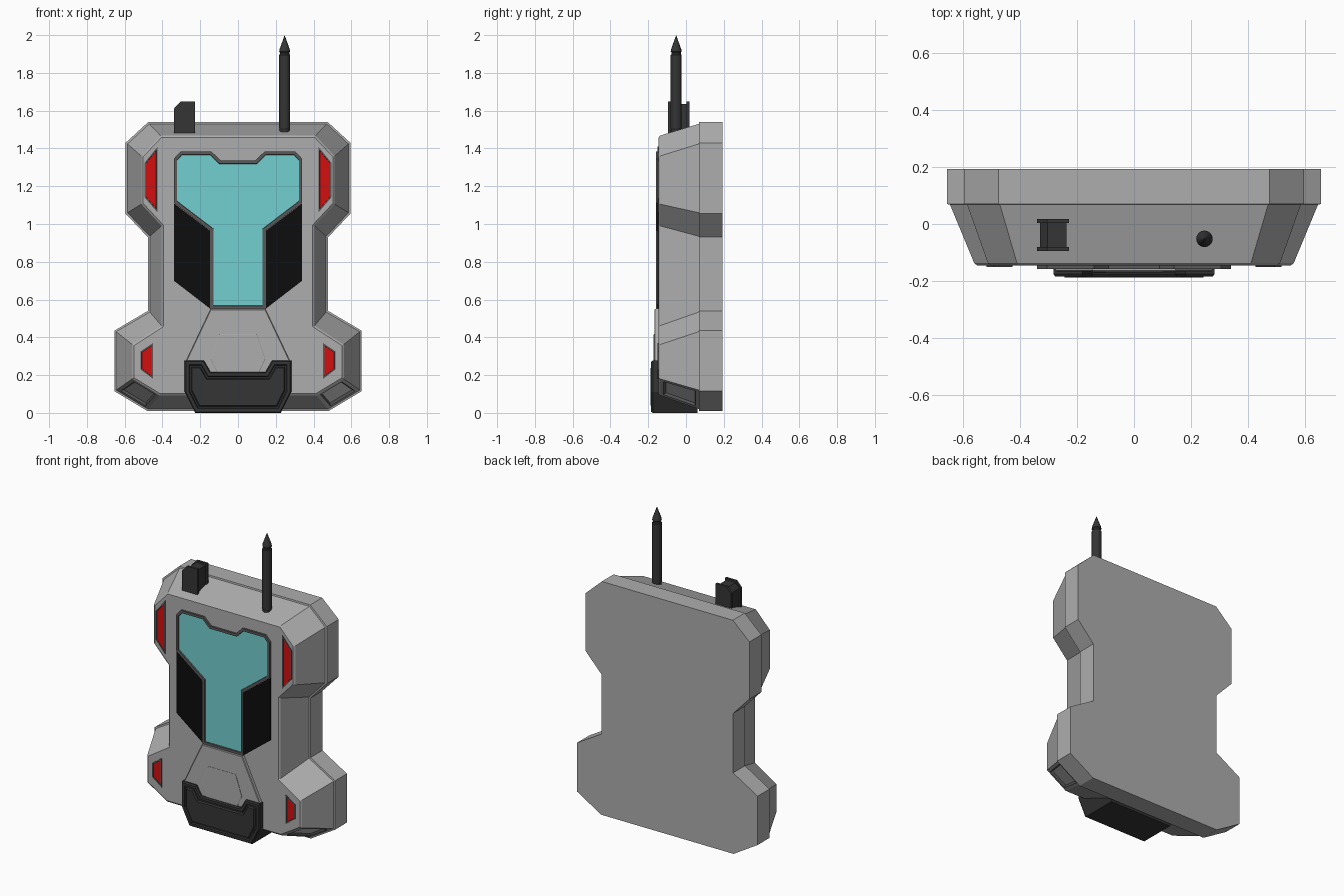
import bpy, bmesh, math

if "Cube" in bpy.data.objects:
    bpy.data.objects.remove(bpy.data.objects["Cube"])


def material(name, r, g, b):
    m = bpy.data.materials.new(name)
    m.diffuse_color = (r, g, b, 1)
    m.use_nodes = True
    m.node_tree.nodes["Principled BSDF"].inputs["Base Color"].default_value = m.diffuse_color
    return m


DARK = material("dark_plastic", 0.035, 0.035, 0.035)
BLACK = material("black_panel", 0.004, 0.004, 0.004)
TRIM = material("grey_trim", 0.1, 0.1, 0.1)
TEAL = material("teal_screen", 0.17, 0.62, 0.62)
RED = material("red_light", 0.65, 0.005, 0.005)
GREY = material("shell_grey", 0.42, 0.42, 0.42)
PALE = material("pale_lens", 0.65, 0.65, 0.65)


def finish(name, bm, mats=(), mirror=False):
    me = bpy.data.meshes.new(name)
    bm.to_mesh(me)
    bm.free()
    for m in mats:
        me.materials.append(m)
    ob = bpy.data.objects.new(name, me)
    bpy.context.collection.objects.link(ob)
    if mirror:
        ob.modifiers.new("mirror", 'MIRROR').use_axis = (True, False, False)
    return ob


def both(half):
    """Close a right-hand half profile with its mirrored left half."""
    return half + [(-x, z) for x, z in reversed(half)]


def inset(bm, face, steps, inner=0):
    for width, depth in steps:
        bmesh.ops.inset_individual(bm, faces=[face], thickness=width,
                                   depth=depth, use_even_offset=True)
    face.material_index = inner


def prism(name, pts, front, back, mats=(), steps=(), inner=0, mirror=False):
    """Extrude an (x, z) profile along y, then step its front face in or out."""
    bm = bmesh.new()
    rings = [[bm.verts.new((x, y, z)) for x, z in pts] for y in (front, back)]
    face = bm.faces.new(rings[0])
    bm.faces.new(rings[1])
    n = len(pts)
    for i in range(n):
        j = (i + 1) % n
        bm.faces.new((rings[0][i], rings[0][j], rings[1][j], rings[1][i]))
    bmesh.ops.recalc_face_normals(bm, faces=bm.faces)
    inset(bm, face, steps, inner)
    return finish(name, bm, mats, mirror)


# Shell: rear slab, a small step, then tapered front
rear = [(0.475, 1.54), (0.595, 1.43), (0.595, 1.055), (0.477, 0.93),
        (0.477, 0.54), (0.655, 0.435), (0.655, 0.115), (0.48, 0.01)]
step = [(0.47, 1.53), (0.585, 1.424), (0.585, 1.06), (0.467, 0.935),
        (0.467, 0.534), (0.645, 0.43), (0.645, 0.121), (0.477, 0.02)]
nose = [(0.41, 1.468), (0.512, 1.36), (0.512, 1.105), (0.405, 0.99),
        (0.405, 0.462), (0.56, 0.362), (0.56, 0.18), (0.415, 0.092)]
bm = bmesh.new()
rings = [[bm.verts.new((x, y, z)) for x, z in both(half)]
         for half, y in ((rear, 0.193), (rear, 0.07), (step, 0.068), (nose, -0.137))]
bm.faces.new(rings[0])
front_face = bm.faces.new(rings[-1])
slots = []
for k in range(3):
    a, b = rings[k], rings[k + 1]
    for i in range(16):
        j = (i + 1) % 16
        f = bm.faces.new((a[i], a[j], b[j], b[i]))
        if k == 2 and i in (6, 8):
            slots.append(f)
bmesh.ops.recalc_face_normals(bm, faces=bm.faces)
inset(bm, front_face, [(0.01, 0.008)])
# Pale lenses sunk into the lower corner bevels
for f in slots:
    f.material_index = 1
    inset(bm, f, [(0.02, 0)], 1)
    ring = {g for e in f.edges for g in e.link_faces if g != f}
    for g in ring:
        g.material_index = 0
    inset(bm, f, [(0.008, -0.012)], 2)
    for g in {g for e in f.edges for g in e.link_faces if g != f}:
        g.material_index = 1
finish("shell", bm, (GREY, TRIM, PALE))

# Screen with raised frame
screen = [(0.09, 1.335), (0.14, 1.383), (0.305, 1.383), (0.34, 1.345),
          (0.34, 1.112), (0.147, 0.965), (0.147, 0.55)]
prism("screen", both(screen), -0.158, -0.13, (TRIM, TEAL),
      [(0.016, 0), (0.002, -0.007)], 1)

# Black panels beside the screen
prism("side_panel", [(0.34, 1.11), (0.34, 0.70), (0.145, 0.55), (0.145, 0.962)],
      -0.152, -0.13, (BLACK,), mirror=True)

# Red lights
for name, pts in (
        ("upper_light", [(0.425, 1.41), (0.425, 1.06), (0.494, 1.14), (0.494, 1.325)]),
        ("lower_light", [(0.45, 0.37), (0.45, 0.18), (0.517, 0.23), (0.517, 0.325)])):
    prism(name, pts, -0.15, -0.13, (TRIM, RED),
          [(0.007, 0), (0.001, -0.003)], 1, mirror=True)

# Lower plate and its plain hexagonal badge
prism("lower_plate", both([(0.145, 0.55), (0.28, 0.265), (0.28, 0.13)]),
      -0.163, -0.13, (GREY,), [(0.004, 0.003)])
prism("hexagon_badge", both([(0.10, 0.418), (0.145, 0.285), (0.10, 0.19)]),
      -0.169, -0.15, (GREY,), [(0.003, 0.002)])

# Dark box at the bottom with stepped front
box = [(0.145, 0.217), (0.18, 0.277), (0.282, 0.277), (0.282, 0.11), (0.227, 0.0)]
prism("bottom_box", both(box), -0.176, 0.062, (DARK,),
      [(0.006, 0.008), (0.016, 0), (0.004, -0.009), (0.008, 0), (0.005, 0.012)])

# Antenna: lathed shaft with grooves and a pointed tip
profile = [(0.026, 1.47), (0.026, 1.50), (0.029, 1.505), (0.029, 1.895),
           (0.025, 1.90), (0.025, 1.908), (0.029, 1.913), (0.027, 1.925), (0.0, 2.0)]
bm = bmesh.new()
vs = [bm.verts.new((r, 0, z)) for r, z in profile]
edges = [bm.edges.new(p) for p in zip(vs, vs[1:])]
bmesh.ops.spin(bm, geom=vs + edges, axis=(0, 0, 1), cent=(0, 0, 0),
               angle=math.tau, steps=16)
bmesh.ops.remove_doubles(bm, verts=bm.verts, dist=1e-4)
bmesh.ops.holes_fill(bm, edges=[e for e in bm.edges if e.is_boundary], sides=0)
bmesh.ops.recalc_face_normals(bm, faces=bm.faces)
finish("antenna", bm, (DARK,)).location = (0.247, -0.052, 0)

# Top knob: narrower core between two end plates
plate = [(-0.34, 1.46), (-0.228, 1.46), (-0.228, 1.648), (-0.305, 1.648), (-0.34, 1.61)]
core = [(-0.33, 1.46), (-0.236, 1.46), (-0.236, 1.636), (-0.303, 1.636), (-0.33, 1.605)]
prism("knob_front_plate", plate, -0.095, -0.08, (DARK,))
prism("knob_core", core, -0.08, 0.003, (DARK,))
prism("knob_back_plate", plate, 0.003, 0.018, (DARK,))
